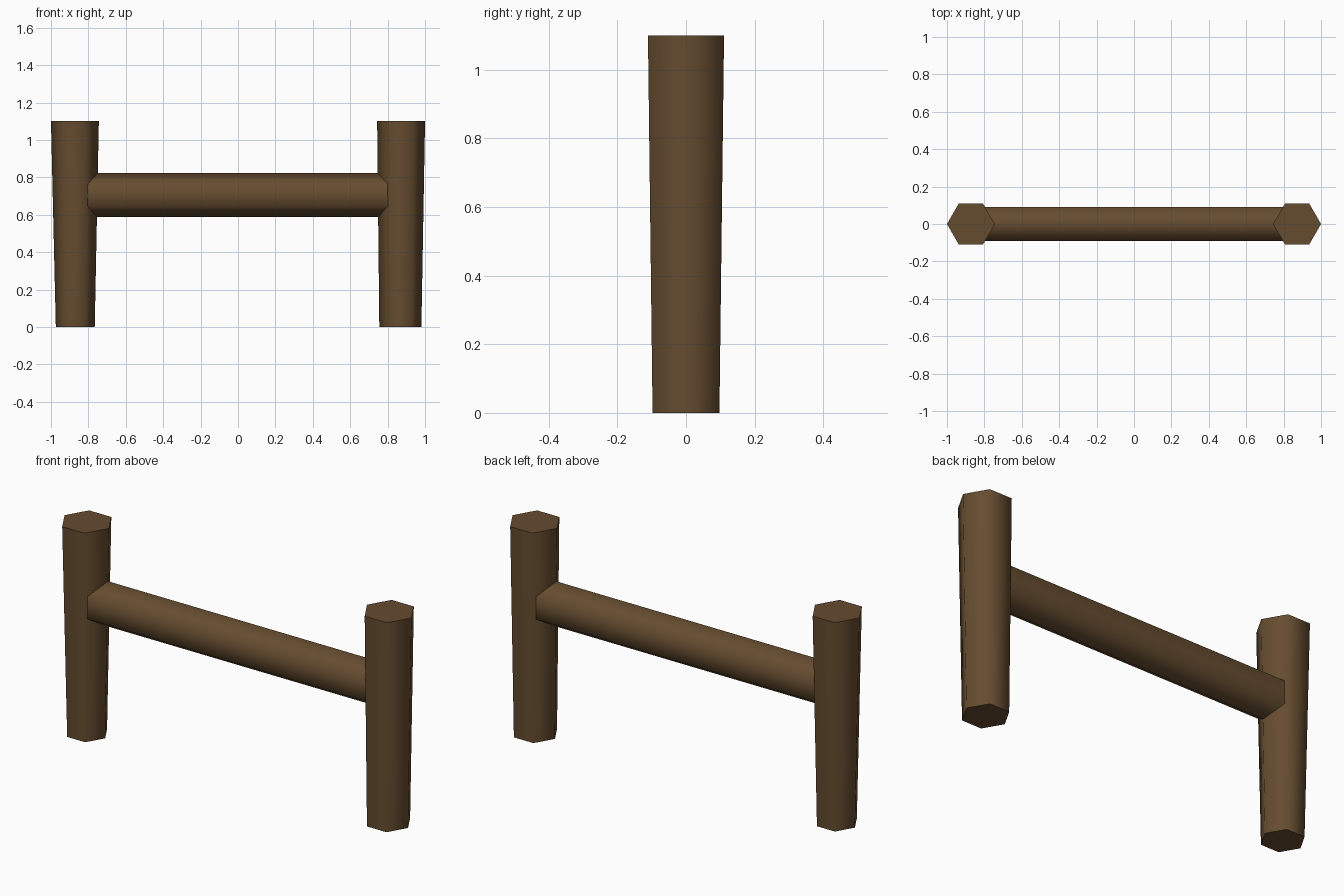
import bpy, bmesh, math
from mathutils import Vector

if "Cube" in bpy.data.objects:
    bpy.data.objects.remove(bpy.data.objects["Cube"])

wood = bpy.data.materials.new("brown wood")
wood.diffuse_color = (0.13, 0.072, 0.029, 1)
wood.use_nodes = True
wood.node_tree.nodes["Principled BSDF"].inputs["Base Color"].default_value = wood.diffuse_color


def hexagon_bar(name, start, end, u, v, r0, r1):
    """Six-sided bar from start to end; u, v are the section axes, r0, r1 the (u, v) radii."""
    bm = bmesh.new()
    rings = []
    for centre, (ru, rv) in ((start, r0), (end, r1)):
        ring = []
        for i in range(6):
            a = i * math.pi / 3
            p = Vector(centre) + Vector(u) * ru * math.cos(a) + Vector(v) * rv * math.sin(a)
            ring.append(bm.verts.new(p))
        rings.append(ring)
    a, b = rings
    # smooth sides, flat caps with sharp rims
    for i in range(6):
        j = (i + 1) % 6
        bm.faces.new((a[i], a[j], b[j], b[i])).smooth = True
    for ring in rings:
        cap = bm.faces.new(ring)
        for e in cap.edges:
            e.smooth = False
    bmesh.ops.recalc_face_normals(bm, faces=bm.faces)
    me = bpy.data.meshes.new(name)
    bm.to_mesh(me)
    bm.free()
    me.materials.append(wood)
    ob = bpy.data.objects.new(name, me)
    bpy.context.collection.objects.link(ob)
    return ob


X, Y, Z = (1, 0, 0), (0, 1, 0), (0, 0, 1)

# Upright posts, narrower at the foot
hexagon_bar("left_post", (-0.87, 0, 0), (-0.872, 0, 1.1), X, Y, (0.104, 0.104), (0.128, 0.128))
hexagon_bar("right_post", (0.868, 0, 0), (0.872, 0, 1.1), X, Y, (0.1125, 0.1125), (0.128, 0.128))

# Cross rail, ridge up, ends buried in the posts
hexagon_bar("cross_rail", (-0.87, 0, 0.705), (0.87, 0, 0.705), Z, Y, (0.118, 0.105), (0.118, 0.105))
